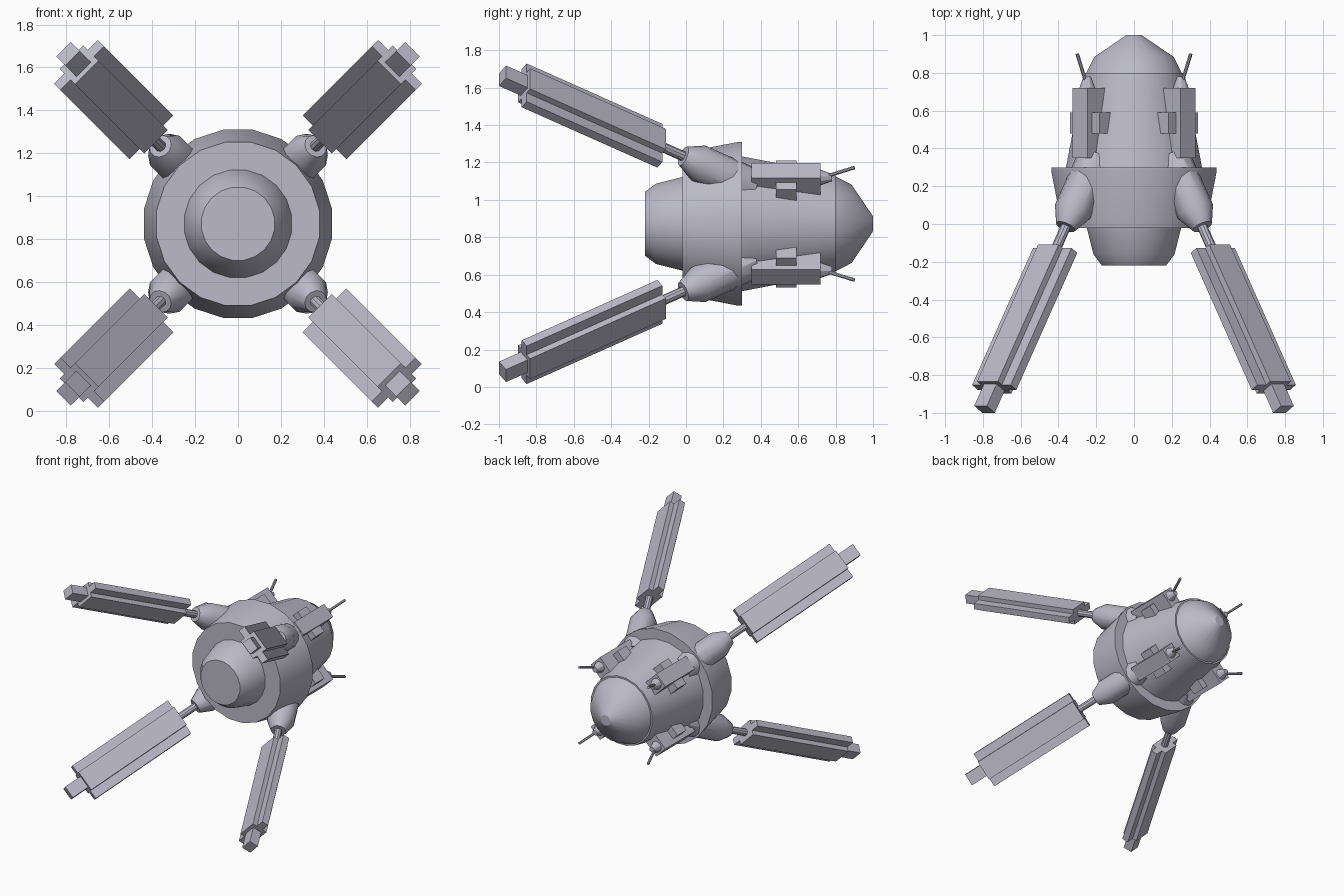
import bpy, bmesh, math
from mathutils import Matrix, Vector

cube = bpy.data.objects.get("Cube")
if cube:
    bpy.data.objects.remove(cube, do_unlink=True)

MID = Vector((0, 0, 0.872))

grey = bpy.data.materials.new("pale_lavender_grey")
grey.use_nodes = True
colour = (0.50, 0.49, 0.58, 1)
grey.diffuse_color = colour
grey.node_tree.nodes["Principled BSDF"].inputs["Base Color"].default_value = colour


def finish(name, bm, smooth=False):
    bmesh.ops.recalc_face_normals(bm, faces=bm.faces)
    mesh = bpy.data.meshes.new(name)
    bm.to_mesh(mesh)
    bm.free()
    mesh.materials.append(grey)
    obj = bpy.data.objects.new(name, mesh)
    bpy.context.collection.objects.link(obj)
    if smooth:
        bpy.ops.object.select_all(action='DESELECT')
        obj.select_set(True)
        bpy.context.view_layer.objects.active = obj
        bpy.ops.object.shade_smooth_by_angle(angle=math.radians(30))
    return obj


def frame(origin, axis, outward):
    """Matrix with local z along axis and local y facing outward."""
    a = axis.normalized()
    n = (outward - a * outward.dot(a)).normalized()
    t = n.cross(a)
    m = Matrix((t, n, a)).transposed().to_4x4()
    m.translation = origin
    return m


def lathe(name, profile, sides, matrix):
    """Closed solid of revolution; profile holds (distance along axis, radius)."""
    bm = bmesh.new()
    rings = []
    for d, r in profile:
        ring = []
        for i in range(sides):
            ang = (i + 0.5) * math.tau / sides
            ring.append(bm.verts.new(matrix @ Vector((r * math.cos(ang), r * math.sin(ang), d))))
        rings.append(ring)
    for lo, hi in zip(rings, rings[1:]):
        for i in range(sides):
            j = (i + 1) % sides
            bm.faces.new((lo[i], lo[j], hi[j], hi[i]))
    bm.faces.new(rings[0])
    bm.faces.new(rings[-1])
    return finish(name, bm, True)


def box(name, matrix, width, y0, y1, z0, z1):
    bm = bmesh.new()
    size = Matrix.Diagonal((width, y1 - y0, z1 - z0, 1))
    move = Matrix.Translation((0, (y0 + y1) / 2, (z0 + z1) / 2))
    bmesh.ops.create_cube(bm, size=1, matrix=matrix @ move @ size)
    return finish(name, bm)


# Hull, running along y
along = frame(MID, Vector((0, 1, 0)), Vector((0, 0, 1)))
hull = [(-0.22, 0.17), (-0.16, 0.215), (-0.02, 0.25), (-0.02, 0.38), (0.28, 0.438),
        (0.30, 0.438), (0.30, 0.36), (0.80, 0.265), (0.80, 0.253), (0.885, 0.21), (1.0, 0.04)]
flat = 1 / math.cos(math.pi / 20)
lathe("hull", [(d, r * flat) for d, r in hull], 20, along)

for sx, side in ((1, "left"), (-1, "right")):
    for sz, level in ((1, "upper"), (-1, "lower")):
        tag = f"{level}_{side}"
        out = Vector((sx, 0, sz)).normalized()

        # Arm: shoulder, strut, crossed panel and tip
        slope = 0.445
        direction = Vector((sx * slope, -1, sz * slope))
        k = direction.length
        arm = frame(MID + Vector((sx, 0, sz)) * 0.355, direction, out)
        lathe(f"shoulder_{tag}", [(-0.34 * k, 0.1), (-0.065 * k, 0.1), (0.015 * k, 0.055)], 12, arm)
        lathe(f"strut_{tag}", [(0, 0.027), (0.16 * k, 0.027)], 10, arm)
        box(f"panel_{tag}", arm, 0.288, -0.025, 0.025, 0.14 * k, 0.865 * k)
        box(f"panel_core_{tag}", arm, 0.155, -0.06, 0.06, 0.14 * k, 0.865 * k)
        box(f"arm_tip_{tag}", arm, 0.095, -0.035, 0.035, 0.86 * k, 0.981 * k)

        # Rear pod: housing, cross block, end cap and antenna
        pod = frame(MID, Vector((0, 1, 0)), out)
        box(f"pod_{tag}", pod, 0.113, 0.24, 0.403, 0.35, 0.72)
        box(f"pod_block_{tag}", pod, 0.22, 0.28, 0.37, 0.48, 0.59)
        cap = frame(MID + out * 0.35, Vector((0, 1, 0)), out)
        lathe(f"pod_cap_{tag}", [(0.70, 0.05), (0.78, 0.02)], 10, cap)
        base = MID + out * 0.355 + Vector((0, 0.74, 0))
        tip = MID + out * 0.425 + Vector((0, 0.90, 0))
        rod = frame(base, tip - base, out)
        lathe(f"antenna_{tag}", [(0, 0.01), ((tip - base).length, 0.01)], 8, rod)
